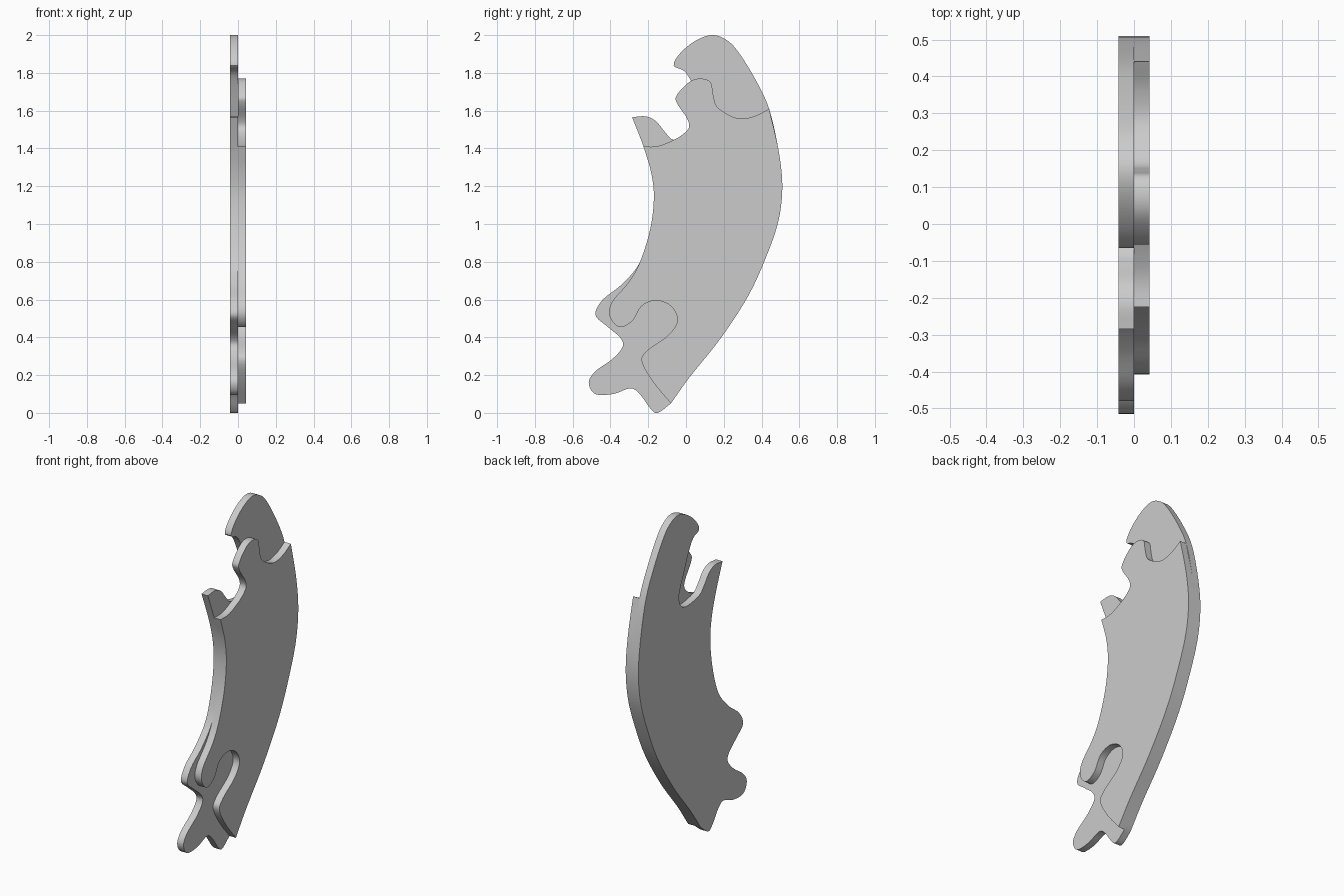
import bpy
import bmesh
import math
from mathutils import Vector

cube = bpy.data.objects.get("Cube")
if cube:
    bpy.data.objects.remove(cube, do_unlink=True)

THICKNESS = 0.042
STEPS = 5

grey = bpy.data.materials.new("plain grey")
grey.use_nodes = True
colour = (0.6, 0.6, 0.6, 1)
grey.diffuse_color = colour
grey.node_tree.nodes["Principled BSDF"].inputs["Base Color"].default_value = colour


def smooth_run(points):
    """Smooth path through the points, leaving out the last one."""
    pts = [Vector(p) for p in points]
    pts = [2 * pts[0] - pts[1]] + pts + [2 * pts[-1] - pts[-2]]
    path = []
    for a, b, c, d in zip(pts, pts[1:], pts[2:], pts[3:]):
        for i in range(STEPS):
            t = i / STEPS
            path.append(b + (c - a) * t / 2
                        + (a - 2.5 * b + 2 * c - d / 2) * t ** 2
                        + (1.5 * (b - c) + (d - a) / 2) * t ** 3)
    return path


def plate(name, runs, x_start):
    """Extrude a closed outline of smooth runs, with corners between them."""
    bm = bmesh.new()
    outline = [p for run in runs for p in smooth_run(run)]
    face = bm.faces.new([bm.verts.new((x_start, p.x, p.y)) for p in outline])
    result = bmesh.ops.extrude_face_region(bm, geom=[face])
    moved = [v for v in result["geom"] if isinstance(v, bmesh.types.BMVert)]
    bmesh.ops.translate(bm, verts=moved, vec=(THICKNESS, 0, 0))
    bmesh.ops.recalc_face_normals(bm, faces=bm.faces)
    mesh = bpy.data.meshes.new(name)
    bm.to_mesh(mesh)
    bm.free()
    mesh.materials.append(grey)
    obj = bpy.data.objects.new(name, mesh)
    bpy.context.collection.objects.link(obj)
    bpy.ops.object.select_all(action="DESELECT")
    obj.select_set(True)
    bpy.context.view_layer.objects.active = obj
    bpy.ops.object.shade_smooth_by_angle(angle=math.radians(35))


# Curved edges shared by both plates: outer runs up, inner runs down
outer_edge = [(-.08, .05), (.02, .19), (.18, .39), (.33, .62), (.43, .84),
              (.49, 1.02), (.51, 1.2), (.49, 1.39), (.44, 1.61)]
inner_edge = [(-.225, 1.41), (-.185, 1.275), (-.17, 1.14), (-.19, .97),
              (-.245, .795)]

# Long plate: hooked top, notch, prong and lobed foot
hook_and_notch = [(.365, 1.77), (.27, 1.92), (.205, 1.98), (.135, 2), (.05, 1.97),
                  (-.03, 1.905), (-.065, 1.84), (-.01, 1.81), (.03, 1.75),
                  (.09, 1.61), (.125, 1.52), (.11, 1.45), (.05, 1.425),
                  (-.065, 1.445), (-.11, 1.485), (-.16, 1.545), (-.215, 1.57),
                  (-.285, 1.565)]
lobed_foot = [(-.34, .68), (-.44, .6), (-.48, .52), (-.42, .46), (-.35, .4),
              (-.335, .35), (-.39, .285), (-.48, .22), (-.515, .16), (-.48, .1),
              (-.385, .1), (-.295, .13), (-.245, .1), (-.19, .025), (-.15, 0),
              (-.08, .05)]
plate("long_plate",
      [outer_edge + hook_and_notch, hook_and_notch[-1:] + inner_edge + lobed_foot],
      -THICKNESS)

# Short plate: knobbed top and a deep lower notch
knobbed_top = [outer_edge[-1], (.36, 1.57), (.27, 1.56), (.17, 1.615), (.145, 1.68),
               (.13, 1.75), (.075, 1.77), (.015, 1.75), (-.05, 1.68), (-.045, 1.635),
               (.005, 1.56), (.015, 1.51), (-.03, 1.465), (-.11, 1.425),
               (-.165, 1.41), inner_edge[0]]
lower_notch = [(-.305, .69), (-.39, .59), (-.405, .515), (-.355, .455),
               (-.285, .485), (-.235, .565), (-.16, .595), (-.08, .565),
               (-.045, .49), (-.095, .41), (-.2, .335), (-.235, .275),
               (-.175, .165), outer_edge[0]]
plate("short_plate", [outer_edge, knobbed_top, inner_edge + lower_notch], 0)
